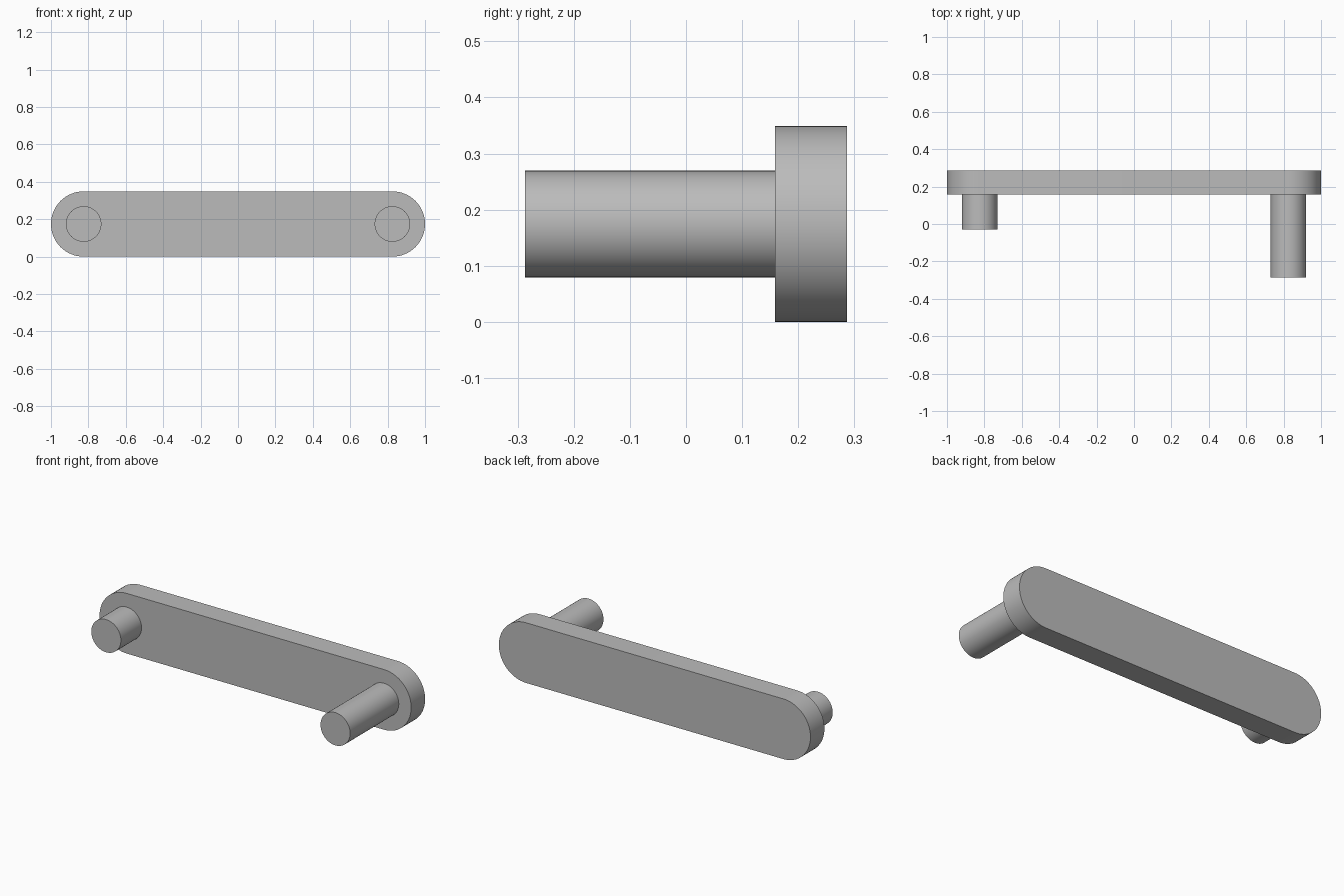
import bpy
import bmesh
from math import pi, sin, cos, radians

PLATE_FRONT, PLATE_BACK = 0.159, 0.287
RADIUS = 0.1745      # rounded ends of the plate
PIN_RADIUS = 0.095
PIN_X = 1 - RADIUS   # pins share the centres of the rounded ends
SEGMENTS = 64

old = bpy.data.objects.get("Cube")
if old:
    bpy.data.objects.remove(old, do_unlink=True)

grey = bpy.data.materials.new("plain grey")
grey.use_nodes = True
colour = (0.5, 0.5, 0.5, 1)
grey.diffuse_color = colour
grey.node_tree.nodes["Principled BSDF"].inputs["Base Color"].default_value = colour


def arc(cx, radius, start, sweep, count):
    """Points on an arc in the XZ plane at the plate's mid height."""
    return [(cx + radius * cos(start + sweep * i / count),
             RADIUS + radius * sin(start + sweep * i / count))
            for i in range(count + 1)]


def extrude_profile(name, outline, y_front, y_back):
    """Extrude a closed XZ outline along y into a smooth-sided solid."""
    bm = bmesh.new()
    face = bm.faces.new([bm.verts.new((x, y_front, z)) for x, z in outline])
    swept = bmesh.ops.extrude_face_region(bm, geom=[face], use_keep_orig=True)
    verts = [v for v in swept["geom"] if isinstance(v, bmesh.types.BMVert)]
    bmesh.ops.translate(bm, verts=verts, vec=(0, y_back - y_front, 0))
    bmesh.ops.recalc_face_normals(bm, faces=bm.faces)
    mesh = bpy.data.meshes.new(name)
    bm.to_mesh(mesh)
    bm.free()
    mesh.materials.append(grey)
    obj = bpy.data.objects.new(name, mesh)
    bpy.context.collection.objects.link(obj)
    bpy.ops.object.select_all(action="DESELECT")
    obj.select_set(True)
    bpy.context.view_layer.objects.active = obj
    bpy.ops.object.shade_smooth_by_angle(angle=radians(30))
    return obj


# Plate with two rounded ends
half = SEGMENTS // 2
outline = (arc(PIN_X, RADIUS, -pi / 2, pi, half)
           + arc(-PIN_X, RADIUS, pi / 2, pi, half))
extrude_profile("plate", outline, PLATE_FRONT, PLATE_BACK)

# Long pin on the left, short pin on the right, set slightly into the plate
for name, x, tip in (("long_pin_left", PIN_X, -PLATE_BACK),
                     ("short_pin_right", -PIN_X, -0.03)):
    circle = arc(x, PIN_RADIUS, 0, 2 * pi, SEGMENTS)[:-1]
    extrude_profile(name, circle, tip, PLATE_FRONT + 0.01)
